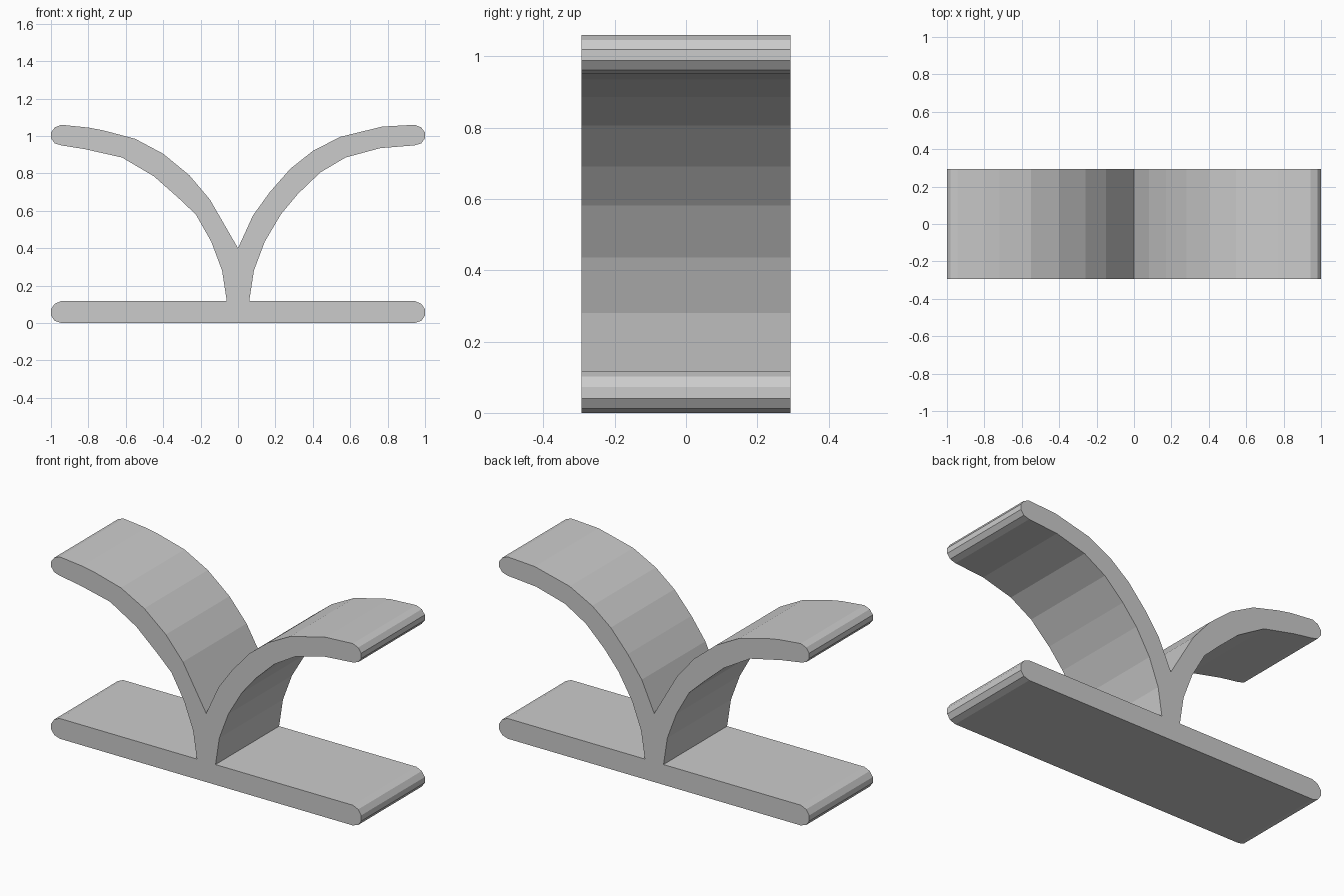
import bpy
import bmesh
from mathutils import Vector

default_cube = bpy.data.objects.get("Cube")
if default_cube:
    bpy.data.objects.remove(default_cube, do_unlink=True)

HALF_DEPTH = 0.293
THICKNESS = 0.118
TIP_LOW, TIP_HIGH = 0.95, 1.06
RIGHT, LEFT = 1, -1


def make_material(name, colour):
    material = bpy.data.materials.new(name)
    material.use_nodes = True
    material.diffuse_color = colour
    shader = material.node_tree.nodes["Principled BSDF"]
    shader.inputs["Base Color"].default_value = colour
    return material


def rounded_end(side, low, high):
    """Faceted round end of a slab, listed from bottom to top."""
    steps = [(0.945, 0), (0.98, 0.1), (1, 0.34), (1, 0.62), (0.98, 0.87), (0.945, 1)]
    return [(side * x, low + (high - low) * f) for x, f in steps]


def mirrored(points):
    return [(-x, z) for x, z in points]


def extrude_profile(name, outline, half_depth, material):
    """Extrude an outline in the xz plane along y, with flat faces."""
    bm = bmesh.new()
    corners = [bm.verts.new((x, -half_depth, z)) for x, z in outline]
    front = bm.faces.new(corners)
    extruded = bmesh.ops.extrude_face_region(bm, geom=[front], use_keep_orig=True)
    moved = [g for g in extruded["geom"] if isinstance(g, bmesh.types.BMVert)]
    bmesh.ops.translate(bm, verts=moved, vec=Vector((0, 2 * half_depth, 0)))
    bmesh.ops.recalc_face_normals(bm, faces=bm.faces[:])
    mesh = bpy.data.meshes.new(name)
    bm.to_mesh(mesh)
    bm.free()
    mesh.materials.append(material)
    part = bpy.data.objects.new(name, mesh)
    bpy.context.collection.objects.link(part)
    return part


# Underside of each curved arm, from the foot up to the tip
foot = [(0.06, THICKNESS), (0.085, 0.28), (0.143, 0.435)]
right_under = foot + [(0.23, 0.582), (0.32, 0.69), (0.44, 0.805),
                      (0.575, 0.885), (0.76, 0.935)]
left_under = foot + [(0.225, 0.58), (0.32, 0.67), (0.45, 0.785),
                     (0.62, 0.885), (0.82, 0.93)]

# Top of each curved arm, from the notch out to the tip
notch = [(0, 0.4)]
right_top = [(0.08, 0.575), (0.17, 0.7), (0.28, 0.825), (0.4, 0.92),
             (0.545, 0.995), (0.77, 1.05)]
left_top = [(0.15, 0.66), (0.26, 0.79), (0.4, 0.905), (0.55, 0.985),
            (0.72, 1.03), (0.8, 1.045)]

# Base slab, stem and both arms form one continuous outline
right_side = (rounded_end(RIGHT, 0, THICKNESS) + right_under
              + rounded_end(RIGHT, TIP_LOW, TIP_HIGH) + right_top[::-1])
left_side = (rounded_end(LEFT, 0, THICKNESS) + mirrored(left_under)
             + rounded_end(LEFT, TIP_LOW, TIP_HIGH) + mirrored(left_top[::-1]))
outline = right_side + notch + left_side[::-1]

grey = make_material("light grey", (0.6, 0.6, 0.6, 1))
extrude_profile("base_with_curved_arms", outline, HALF_DEPTH, grey)
